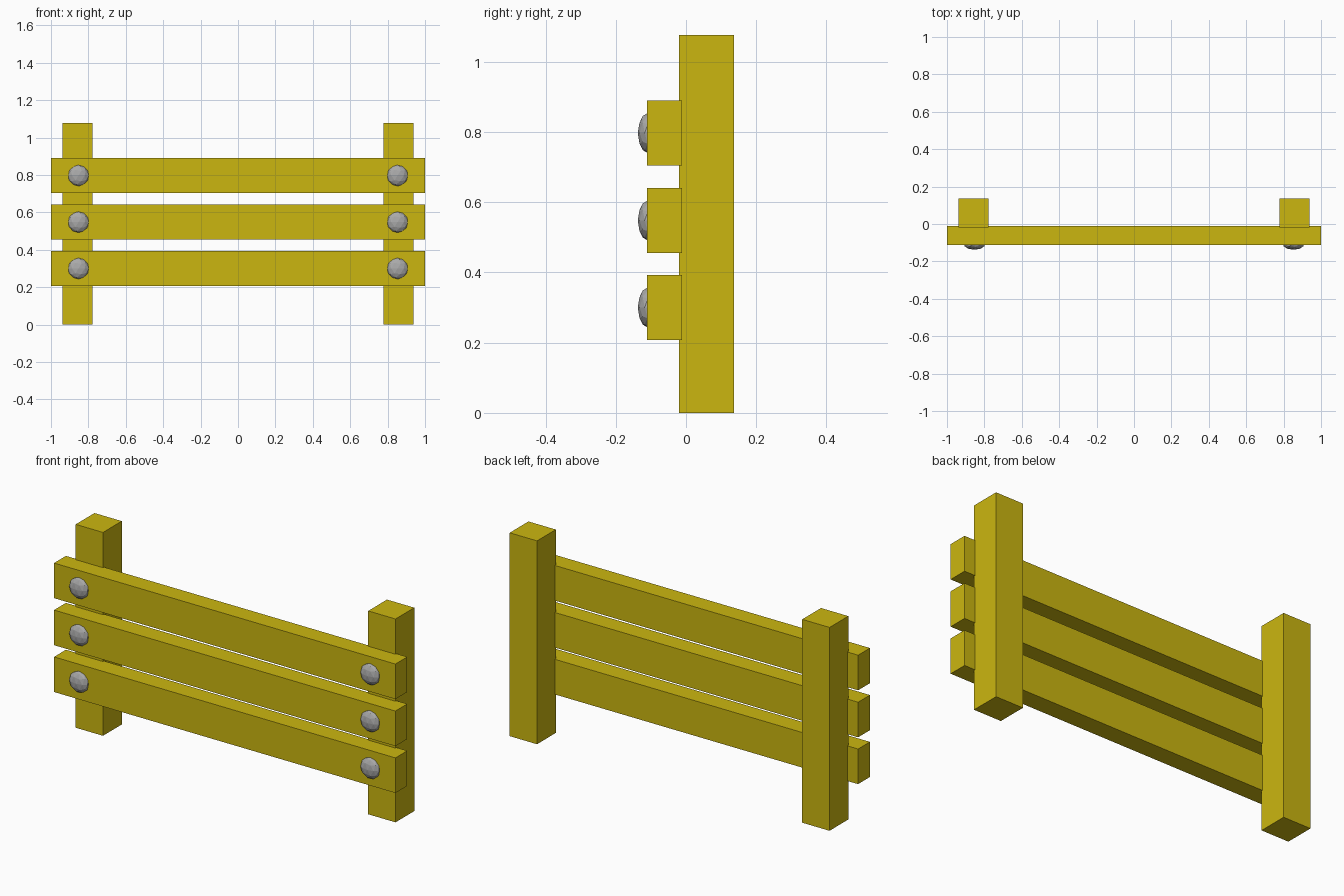
import bpy

if "Cube" in bpy.data.objects:
    bpy.data.objects.remove(bpy.data.objects["Cube"])


def material(name, rgb):
    m = bpy.data.materials.new(name)
    m.diffuse_color = (*rgb, 1.0)
    m.use_nodes = True
    m.node_tree.nodes["Principled BSDF"].inputs["Base Color"].default_value = m.diffuse_color
    return m


yellow = material("yellow paint", (0.60, 0.47, 0.005))
grey = material("grey metal", (0.40, 0.40, 0.40))


def box(name, x, y, z):
    """Axis-aligned box from (min, max) ranges."""
    bpy.ops.mesh.primitive_cube_add(size=1)
    ob = bpy.context.object
    ob.name = name
    for v in ob.data.vertices:
        v.co = [(lo + hi) / 2 + c * (hi - lo)
                for c, (lo, hi) in zip(v.co, (x, y, z))]
    ob.data.materials.append(yellow)


def bolt(name, x, z):
    """Flattened low-poly dome sunk into the rail."""
    bpy.ops.mesh.primitive_ico_sphere_add(subdivisions=2, radius=0.057,
                                          location=(x, -0.109, z))
    ob = bpy.context.object
    ob.name = name
    ob.scale = (1, 0.5, 1)
    ob.data.materials.append(grey)


# Posts
for side, cx in (("left", -0.857), ("right", 0.857)):
    box(side + "_post", (cx - 0.08, cx + 0.08), (-0.02, 0.137), (0, 1.077))

# Rails with a bolt at each end
for level, z in (("lower", 0.3), ("middle", 0.548), ("upper", 0.797)):
    box(level + "_rail", (-1, 1), (-0.111, -0.012), (z - 0.093, z + 0.093))
    for side, x in (("left", -0.853), ("right", 0.853)):
        bolt(f"{level}_{side}_bolt", x, z)
